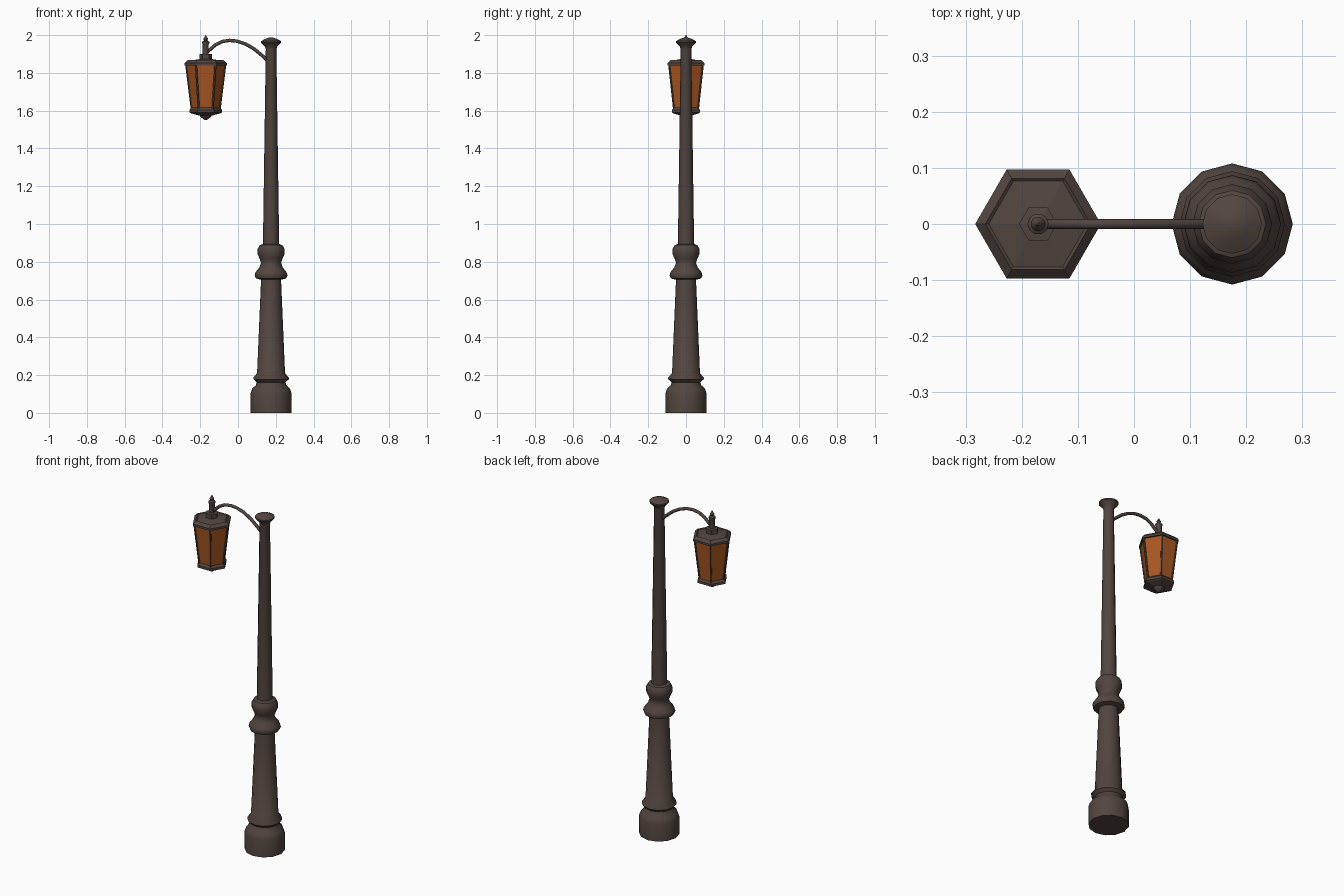
import bpy, bmesh, math
from mathutils import Vector

if "Cube" in bpy.data.objects:
    bpy.data.objects.remove(bpy.data.objects["Cube"])

POLE_X, LAMP_X = 0.175, -0.171


def material(name, rgb):
    m = bpy.data.materials.new(name)
    m.diffuse_color = (*rgb, 1)
    m.use_nodes = True
    m.node_tree.nodes["Principled BSDF"].inputs["Base Color"].default_value = m.diffuse_color
    return m


IRON = material("dark_brown_iron", (0.085, 0.060, 0.051))
AMBER = material("amber_glass", (0.40, 0.095, 0.016))


def finish(name, bm, mat, angle=None):
    bmesh.ops.recalc_face_normals(bm, faces=bm.faces)
    me = bpy.data.meshes.new(name)
    bm.to_mesh(me)
    bm.free()
    me.materials.append(mat)
    ob = bpy.data.objects.new(name, me)
    bpy.context.collection.objects.link(ob)
    if angle:
        bpy.ops.object.select_all(action='DESELECT')
        ob.select_set(True)
        bpy.context.view_layer.objects.active = ob
        bpy.ops.object.shade_smooth_by_angle(angle=math.radians(angle))
    return ob


def skin(bm, rings):
    n = len(rings[0])
    for a, b in zip(rings, rings[1:]):
        for i in range(n):
            j = (i + 1) % n
            bm.faces.new((a[i], a[j], b[j], b[i]))
    bm.faces.new(rings[0][::-1])
    bm.faces.new(rings[-1])


def turned(name, x, sides, profile, mat, angle=None):
    """Revolve (radius, z) pairs around a vertical axis at x."""
    bm = bmesh.new()
    rings = []
    for r, z in profile:
        rings.append([bm.verts.new((x + r * math.cos(2 * math.pi * i / sides),
                                    r * math.sin(2 * math.pi * i / sides), z))
                      for i in range(sides)])
    skin(bm, rings)
    return finish(name, bm, mat, angle)


def tube(name, pts, radius, sides, mat, angle=None):
    """Sweep a round section along a path lying mostly in the xz plane."""
    bm = bmesh.new()
    pts = [Vector(p) for p in pts]
    rings = []
    for k, p in enumerate(pts):
        t = (pts[min(k + 1, len(pts) - 1)] - pts[max(k - 1, 0)]).normalized()
        u = t.cross(Vector((0, 1, 0))).normalized()
        v = t.cross(u)
        rings.append([bm.verts.new(p + radius * (math.cos(a) * u + math.sin(a) * v))
                      for a in (2 * math.pi * i / sides for i in range(sides))])
    skin(bm, rings)
    return finish(name, bm, mat, angle)


# Post: plinth, lower shaft, double collar, upper shaft and mushroom cap
turned("post", POLE_X, 12, [
    (0.108, 0), (0.108, 0.105), (0.100, 0.128), (0.080, 0.147), (0.077, 0.162),
    (0.094, 0.178), (0.094, 0.186), (0.074, 0.210), (0.053, 0.705),
    (0.080, 0.712), (0.087, 0.728), (0.082, 0.745), (0.062, 0.770), (0.053, 0.795),
    (0.060, 0.815), (0.071, 0.840), (0.071, 0.868), (0.060, 0.888), (0.043, 0.894),
    (0.028, 1.925), (0.033, 1.940), (0.053, 1.960), (0.053, 1.968),
    (0.030, 1.980), (0.008, 1.988)], IRON, 40)

# Curved arm
tube("arm", [(0.170, 0, 1.852), (0.130, 0, 1.890), (0.085, 0, 1.927), (0.040, 0, 1.953),
             (-0.005, 0, 1.968), (-0.045, 0, 1.972), (-0.085, 0, 1.966),
             (-0.120, 0, 1.948), (-0.145, 0, 1.926), (-0.168, 0, 1.906)],
     0.009, 8, IRON, 50)

# Lantern roof with collar
turned("lantern_roof", LAMP_X, 6, [
    (0.098, 1.838), (0.112, 1.840), (0.112, 1.852), (0.094, 1.868), (0.088, 1.864),
    (0.034, 1.873), (0.034, 1.899), (0.020, 1.901)], IRON)

# Finial above the roof
turned("finial", LAMP_X, 10, [
    (0.016, 1.895), (0.016, 1.950), (0.019, 1.956), (0.019, 1.965), (0.009, 1.972),
    (0.013, 1.980), (0.008, 1.988), (0.002, 2.0)], IRON, 40)

# Glass and its corner bars
turned("glass", LAMP_X, 6, [(0.074, 1.605), (0.104, 1.845)], AMBER)
for i in range(6):
    a = math.radians(60 * i)
    c, s = math.cos(a), math.sin(a)
    tube(f"corner_bar_{i + 1}", [(LAMP_X + 0.073 * c, 0.073 * s, 1.605),
                                 (LAMP_X + 0.103 * c, 0.103 * s, 1.845)], 0.006, 6, IRON)

# Lantern floor and drop knob
turned("lantern_floor", LAMP_X, 6, [
    (0.074, 1.617), (0.080, 1.610), (0.086, 1.604), (0.086, 1.590),
    (0.078, 1.586), (0.034, 1.574)], IRON)
turned("drop_knob", LAMP_X, 10, [
    (0.034, 1.580), (0.030, 1.570), (0.018, 1.560), (0.010, 1.553), (0.002, 1.550)], IRON, 40)
